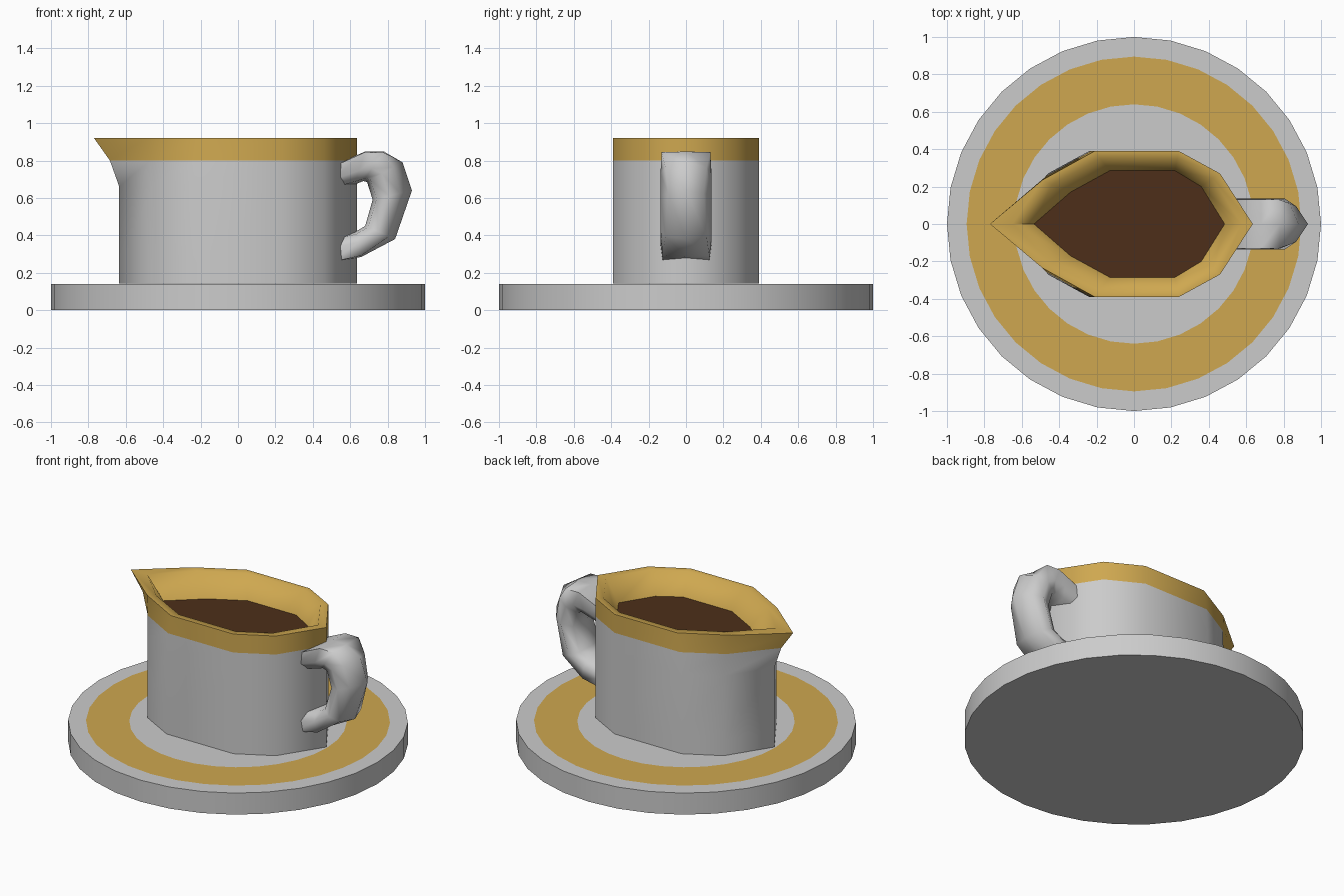
import bpy, bmesh, math

if "Cube" in bpy.data.objects:
    bpy.data.objects.remove(bpy.data.objects["Cube"])


def colour(name, rgb):
    m = bpy.data.materials.new(name)
    m.diffuse_color = (*rgb, 1)
    m.use_nodes = True
    m.node_tree.nodes["Principled BSDF"].inputs["Base Color"].default_value = m.diffuse_color
    return m


gold = colour("gold", (0.62, 0.39, 0.08))
brown = colour("brown", (0.075, 0.028, 0.01))


def loft(name, rings, start=False, end=False, mat=None):
    """Skin closed rings of points, optionally capping either end."""
    bm = bmesh.new()
    vs = [[bm.verts.new(p) for p in r] for r in rings]
    n = len(rings[0])
    for a, b in zip(vs, vs[1:]):
        for i in range(n):
            j = (i + 1) % n
            bm.faces.new((a[i], a[j], b[j], b[i]))
    if start:
        bm.faces.new(vs[0][::-1])
    if end:
        bm.faces.new(vs[-1])
    if start and end:
        bmesh.ops.recalc_face_normals(bm, faces=bm.faces)
    me = bpy.data.meshes.new(name)
    bm.to_mesh(me)
    bm.free()
    ob = bpy.data.objects.new(name, me)
    bpy.context.collection.objects.link(ob)
    if mat:
        me.materials.append(mat)
    bpy.ops.object.select_all(action='DESELECT')
    ob.select_set(True)
    bpy.context.view_layer.objects.active = ob
    bpy.ops.object.shade_smooth_by_angle(angle=math.radians(70))
    return ob


def circle(r, z):
    return [(r * math.cos(i * math.pi / 16), r * math.sin(i * math.pi / 16), z)
            for i in range(32)]


def oval(half, z):
    """Mirror a half outline (tail to spout) across y = 0."""
    pts = half + [(x, -y) for x, y in half[-2:0:-1]]
    return [(x, y, z) for x, y in pts]


# Saucer with a gold band
loft("saucer", [circle(1, 0), circle(1, .07), circle(1, .14), circle(.895, .14)], start=True)
loft("saucer_band", [circle(.895, .14), circle(.64, .14)], mat=gold)
loft("saucer_centre", [circle(.64, .14)], end=True)

# Cup outlines
tail = [(.635, 0), (.46, .27), (.24, .39)]
body = tail + [(-.24, .39), (-.46, .27), (-.635, 0)]
flare = tail + [(-.23, .39), (-.47, .255), (-.685, 0)]
lip = tail + [(-.21, .39), (-.49, .235), (-.77, 0)]
lip_in = [(.575, 0), (.42, .245), (.23, .35), (-.18, .35), (-.44, .21), (-.65, 0)]
pool = [(.485, 0), (.36, .2), (.22, .285), (-.13, .285), (-.34, .17), (-.535, 0)]

# Cup body, gold rim and drink
loft("cup_body", [oval(body, .143), oval(body, .24), oval(body, .66), oval(flare, .8)], start=True)
loft("cup_rim", [oval(flare, .8), oval(lip, .92), oval(lip_in, .92), oval(pool, .78)], mat=gold)
loft("drink", [oval(pool, .78)], end=True, mat=brown)

# Handle: outer x, z, inner x, z, shoulder drop, shoulder half width
stations = [
    (.50, .77, .50, .64, .05, .13),
    (.68, .848, .62, .67, .02, .13),
    (.78, .848, .67, .69, .03, .13),
    (.88, .79, .69, .685, .25, .11),
    (.93, .64, .72, .59, .30, .095),
    (.84, .38, .68, .45, .20, .11),
    (.66, .285, .63, .42, .05, .125),
    (.50, .25, .50, .39, .05, .125),
]
rings = []
for ox, oz, ix, iz, a, w in stations:
    sec = [(1, 0), (1 - a, w), (.42, .135), (.1, .1), (0, 0),
           (.1, -.1), (.42, -.135), (1 - a, -w)]
    rings.append([(ix + (ox - ix) * t, y, iz + (oz - iz) * t) for t, y in sec])
loft("handle", rings, start=True, end=True)
